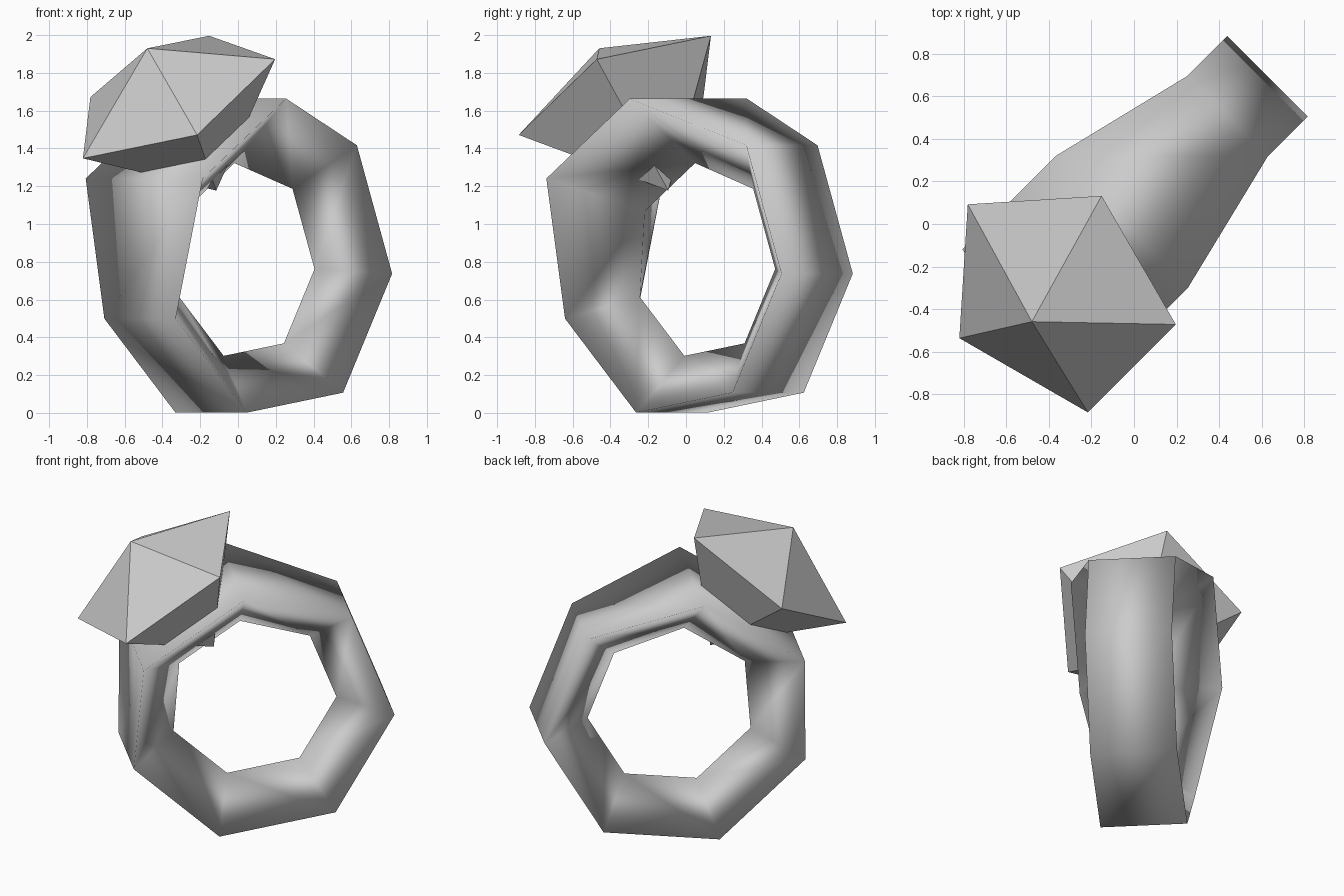
import bpy, bmesh, math
from mathutils import Vector

if "Cube" in bpy.data.objects:
    bpy.data.objects.remove(bpy.data.objects["Cube"])

grey = bpy.data.materials.new("light grey")
grey.diffuse_color = (0.6, 0.6, 0.6, 1)
grey.use_nodes = True
grey.node_tree.nodes["Principled BSDF"].inputs["Base Color"].default_value = grey.diffuse_color


def make_object(name, verts, faces, smooth):
    mesh = bpy.data.meshes.new(name)
    mesh.from_pydata(verts, [], faces)
    bm = bmesh.new()
    bm.from_mesh(mesh)
    bmesh.ops.recalc_face_normals(bm, faces=bm.faces)
    for f in bm.faces:
        f.smooth = smooth
    bm.to_mesh(mesh)
    bm.free()
    mesh.materials.append(grey)
    obj = bpy.data.objects.new(name, mesh)
    bpy.context.collection.objects.link(obj)
    return obj


# Ring band: seven segments, triangular section, widened under the gem
SEG = 7
centre = Vector((0.035, 0.102, 0.803))
across = Vector((1, 1, 0)).normalized()
axle = Vector((1, -1, 0)).normalized()
up = Vector((0, 0, 1))
verts, faces = [], []
for i in range(SEG):
    a = math.radians(-4.5) + i * math.tau / SEG
    radial = across * math.cos(a) + up * math.sin(a)
    wide = i in (2, 3)
    outer, half = (0.87, 0.438) if wide else (0.84, 0.267)
    verts += [centre + radial * outer + axle * half,
              centre + radial * outer - axle * half,
              centre + radial * 0.525]
    for j in range(3):
        k, n = (j + 1) % 3, (i + 1) % SEG
        faces.append((i * 3 + j, i * 3 + k, n * 3 + k, n * 3 + j))
make_object("ring_band", verts, faces, True)

# Gem: tilted five-sided crown and pavilion
girdle = Vector((-0.355, -0.334, 1.672))
axis = Vector((-0.40, -0.40, 0.825)).normalized()
e1 = Vector((-1, 1, 0)).normalized()
e2 = e1.cross(axis)
verts = [girdle + axis * 0.313, girdle - axis * 0.6]
for k in range(5):
    a = k * math.tau / 5
    verts.append(girdle + 0.603 * (e1 * math.cos(a) + e2 * math.sin(a)))
faces = [(tip, 2 + k, 2 + (k + 1) % 5) for tip in (0, 1) for k in range(5)]
make_object("gem", verts, faces, False)
